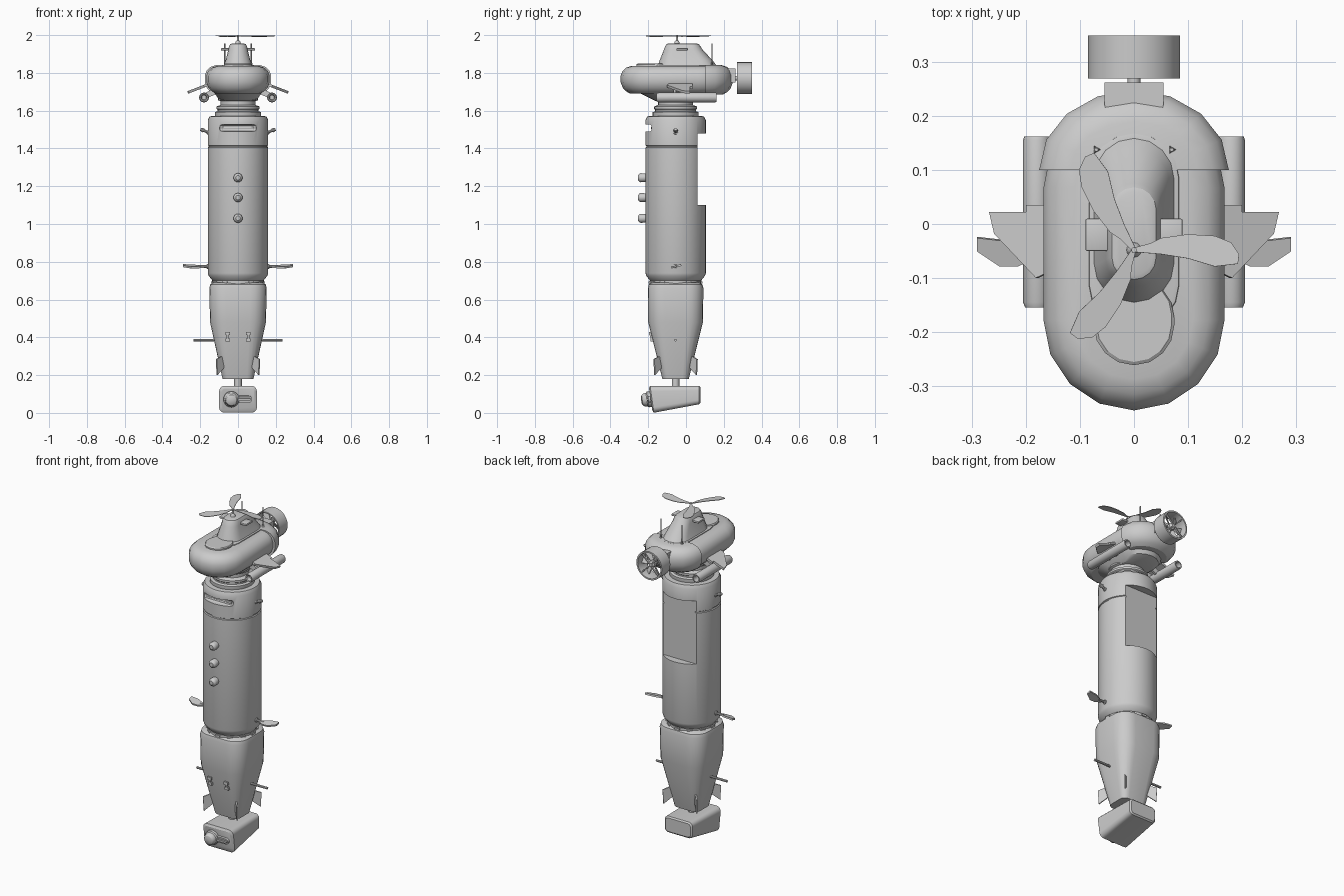
import bpy, bmesh
from math import sin, cos, pi, radians
from mathutils import Matrix, Vector

if "Cube" in bpy.data.objects:
    bpy.data.objects.remove(bpy.data.objects["Cube"])

CY = -0.055                                   # y of the main vertical axis
T = lambda x, y, z: Matrix.Translation((x, y, z))
R = lambda deg, axis: Matrix.Rotation(radians(deg), 4, axis)
MIR = lambda s: Matrix.Diagonal((s, 1, 1, 1))
I = Matrix.Identity(4)


def finish(name, bm, M=I):
    bm.transform(M)
    bmesh.ops.recalc_face_normals(bm, faces=bm.faces)
    me = bpy.data.meshes.new(name)
    bm.to_mesh(me)
    bm.free()
    ob = bpy.data.objects.new(name, me)
    bpy.context.collection.objects.link(ob)
    return ob


def loft(name, rings, M=I, closed=False):
    bm = bmesh.new()
    vs = [[bm.verts.new(p) for p in r] for r in rings]
    n = len(vs[0])
    pairs = list(zip(vs, vs[1:])) + ([(vs[-1], vs[0])] if closed else [])
    for a, b in pairs:
        for i in range(n):
            j = (i + 1) % n
            bm.faces.new((a[i], a[j], b[j], b[i]))
    if not closed:
        bm.faces.new(vs[0])
        bm.faces.new(vs[-1])
    return finish(name, bm, M)


def lathe(name, prof, M=I, n=32, closed=False):
    return loft(name, [[(r * cos(2 * pi * i / n), r * sin(2 * pi * i / n), z) for i in range(n)]
                       for r, z in prof], M, closed)


def prism(name, pts, t, M=I):
    return loft(name, [[(x, y, z) for x, y in pts] for z in (-t / 2, t / 2)], M)


def box(name, size, M=I, bevel=0):
    bm = bmesh.new()
    bmesh.ops.create_cube(bm, size=1)
    bm.transform(Matrix.Diagonal((*size, 1)))
    if bevel:
        bmesh.ops.bevel(bm, geom=bm.edges[:], offset=bevel, segments=2, profile=0.5, affect='EDGES')
    return finish(name, bm, M)


def rrect(hx, hy, r, z, n=5):
    """rounded rectangle ring"""
    out = []
    for k, (sx, sy) in enumerate(((1, 1), (-1, 1), (-1, -1), (1, -1))):
        for i in range(n + 1):
            a = (k + i / n) * pi / 2
            out.append((sx * (hx - r) + r * cos(a), sy * (hy - r) + r * sin(a), z))
    return out


def stadium(w, y0, y1, z, n=8):
    """ring with two round ends, long in y"""
    arc = [i * pi / n for i in range(n + 1)]
    return ([(w * cos(a), y1 - w + w * sin(a), z) for a in arc] +
            [(-w * cos(a), y0 + w - w * sin(a), z) for a in arc])


def cut(ob, cutter):
    m = ob.modifiers.new("cut", 'BOOLEAN')
    m.operation, m.solver, m.object = 'DIFFERENCE', 'EXACT', cutter
    cutter.hide_render = True
    bpy.context.view_layer.objects.active = ob
    bpy.ops.object.modifier_apply(modifier=m.name)
    bpy.data.objects.remove(cutter)


# main hull with rear flat and front slot
hull = lathe("hull", [(.12, .69), (.135, .70), (.155, .725), (.16, .74), (.16, 1.405), (.155, 1.408),
                      (.155, 1.413), (.16, 1.416), (.16, 1.55), (.15, 1.57), (.12, 1.572)], T(0, CY, 0), 40)
cut(hull, box("cutter", (.4, .2, .38), T(0, .16, 1.29)))
cut(hull, box("cutter", (.2, .1, .036), T(0, -.228, 1.508), .012))
box("slot_bar", (.17, .014, .012), T(0, -.178, 1.508), .004)
for z in (1.03, 1.14, 1.245):
    lathe("porthole", [(.022, 0), (.024, .03), (.021, .037), (.012, .044)], T(0, -.21, z) @ R(90, 'X'), 16)
for s in (-1, 1):
    lathe("side_peg", [(.012, 0), (.012, .01), (.007, .012), (.007, .03), (.012, .032), (.008, .05)],
          MIR(s) @ T(.152, CY, 1.483) @ R(68, 'Y'), 10)
    lathe("fin_stalk", [(.012, 0), (.012, .015), (.007, .018), (.007, .06)],
          MIR(s) @ T(.15, CY, .775) @ R(90, 'Y'), 10)
    prism("hull_fin", [(.18, -.062), (.215, -.078), (.25, -.078), (.291, -.05), (.291, -.024), (.24, -.03),
                       (.2, -.048)], .01,
          MIR(s) @ T(0, CY, .775) @ R(14, 'X') @ T(0, -CY, 0))

# neck rings
lathe("neck", [(.118, 1.56), (.122, 1.572), (.122, 1.592), (.108, 1.597), (.108, 1.605), (.114, 1.61), (.114, 1.622),
               (.092, 1.63), (.092, 1.65), (.105, 1.655), (.105, 1.69)], T(0, CY, 0))

# joint and bolts above the tail
lathe("tail_joint", [(.13, .67), (.137, .68), (.137, .70), (.125, .705)], T(0, CY, 0))
for k in range(12):
    box("joint_bolt", (.012, .03, .012), T(0, CY, 0) @ R(k * 30, 'Z') @ T(.137, 0, .69))

# tapered tail
loft("tail", [rrect(*v) for v in ((.13, .125, .08, .69), (.147, .142, .085, .68), (.152, .147, .087, .66),
                                  (.148, .145, .085, .48), (.082, .07, .035, .18))], T(0, CY, 0))
for k in range(4):
    prism("tail_fin", [(.1, .31), (.135, .295), (.162, .285), (.157, .2), (.1, .245)], .008,
          T(0, CY, 0) @ R(45 + 90 * k, 'Z') @ R(90, 'X'))
for s in (-1, 1):
    lathe("side_rod", [(.007, .1), (.007, .235)], MIR(s) @ T(0, CY, .385) @ R(90, 'Y'), 8)
    for z, y in ((.42, -.186), (.385, -.178)):
        box("tail_bracket", (.024, .022, .016), T(s * .055, y, z))
    box("bracket_strap", (.012, .01, .05), T(s * .055, -.185, .402) @ R(14, 'X'))

# camera block under the tail
lathe("camera_shaft", [(.02, .12), (.02, .19)], T(0, CY, 0), 12)
block = []
for y, hx, z0, z1, r, sh in ((-.196, .088, .012, .13, .02, .018), (-.19, .1, .001, .143, .028, .02),
                             (.07, .092, .046, .143, .024, 0), (.077, .083, .054, .135, .018, 0)):
    h, mid = (z1 - z0) / 2, (z1 + z0) / 2
    block.append([(x, y + sh * (h - v) / (2 * h), mid + v) for x, v, _ in rrect(hx, h, r, 0)])
loft("camera_block", block)
cam = T(0, -.188, .073) @ R(98, 'X')
lathe("camera_lens", [(.042, -.01), (.042, .014), (.036, .02), (.034, .035), (.028, .044), (.015, .05)],
      cam @ T(-.035, 0, 0), 20)
loft("camera_slot", [rrect(.042, .018, .017, z) for z in (-.01, .012)], cam @ T(.032, 0, 0))
loft("camera_bar", [rrect(.034, .007, .006, z) for z in (.01, .02)], cam @ T(.032, 0, 0))

# head pod
PROF = ((1.69, .118), (1.702, .138), (1.72, .156), (1.75, .168), (1.785, .168), (1.81, .158), (1.828, .138),
        (1.837, .11))
loft("head_pod", [stadium(w, -.178 - w, .067 + w, z) for z, w in PROF])
loft("pod_belly", [stadium(w, y0, y1, z) for w, y0, y1, z in
                   ((.085, -.16, .1, 1.65), (.105, -.19, .15, 1.665), (.13, -.26, .17, 1.7))])


def cowl_ring(w, z, n=8):
    return [(w * cos(i * pi / n), .1 + (w - .028) * sin(i * pi / n), z) for i in range(n + 1)]


loft("rear_cowl", [cowl_ring(w + .008, z + (z - 1.765) * .05) for z, w in PROF])

# deck plates and tower
loft("deck_rim", [stadium(w, y0, y1, z) for w, y0, y1, z in
                  ((.085, -.2, .17, 1.83), (.083, -.195, .168, 1.841), (.076, -.185, .16, 1.843))])
loft("deck_hatch", [stadium(.075, -.262, -.1, 1.82), stadium(.075, -.262, -.1, 1.845),
                    stadium(.07, -.256, -.1, 1.849)])
loft("tower", [stadium(w, y0, y1, z) for w, y0, y1, z in
               ((.077, -.15, .165, 1.835), (.066, -.14, .142, 1.865), (.052, -.118, .09, 1.92),
                (.047, -.11, .076, 1.942), (.041, -.103, .068, 1.952), (.034, -.095, .06, 1.955))])
for s in (-1, 1):
    box("tower_ear", (.05, .06, .012), T(s * .065, -.02, 1.925), .003)
    lathe("tower_post", [(.004, 1.83), (.004, 1.955)], T(s * .07, .138, 0), 6)
    lathe("post_foot", [(.012, 1.825), (.005, 1.855)], T(s * .07, .138, 0), 3)

# top propeller
lathe("propeller_shaft", [(.016, 1.945), (.012, 1.965), (.006, 1.972), (.005, 2.0)], T(0, -.048, 0), 12)
BLADE = [(0, .004), (.03, .012), (.05, .022), (.1, .029), (.15, .026), (.18, .014), (.195, -.008), (.193, -.026),
         (.15, -.031), (.1, -.016), (.05, -.008), (0, -.004)]
for k in range(3):
    prism("propeller_blade", BLADE, .003, T(0, -.048, 1.995) @ R(120 * k, 'Z') @ R(-5, 'X'))

# rear ducted fan
fan = T(0, .27, 1.772) @ R(-90, 'X')
prism("fan_mount", [(.055, .263), (.055, .225), (.036, .09), (-.036, .09), (-.055, .225), (-.055, .263)], .075,
      T(0, 0, 1.787))
lathe("fan_duct", [(.085, 0), (.085, .08), (.076, .08), (.072, .04), (.078, 0)], fan, 28, closed=True)
lathe("fan_hub", [(.012, -.02), (.012, .02), (.02, .022), (.02, .055), (.01, .068)], fan, 16)
for k in range(6):
    prism("fan_blade", [(.01, -.008), (.074, -.018), (.074, .018), (.01, .008)], .004,
          fan @ R(60 * k, 'Z') @ T(0, 0, .038) @ R(32, 'X'))
for k in range(4):
    box("fan_strut", (.066, .006, .01), fan @ R(45 + 90 * k, 'Z') @ T(.043, 0, .068))

# side tubes and swept winglets
for s in (-1, 1):
    lathe("side_tube", [(.012, -.13), (.016, -.152), (.022, -.155), (.026, -.145), (.026, .155), (.024, .162),
                        (.018, .162), (.018, .12)], MIR(s) @ T(.18, 0, 1.67) @ R(-90, 'X'), 18)
    for y in (-.06, 0):
        box("tube_clamp", (.07, .014, .03), MIR(s) @ T(.148, y, 1.69) @ R(25, 'Y'))
    prism("winglet", [(0, .035), (.055, .035), (.055, .022), (.128, .022), (.118, -.018), (.035, -.1), (0, -.085)],
          .014, MIR(s) @ T(.147, 0, 1.742) @ R(21, 'Y'))

# smooth shading with sharp edges
bpy.ops.object.select_all(action='SELECT')
bpy.context.view_layer.objects.active = hull
bpy.ops.object.shade_smooth_by_angle(angle=radians(30))
